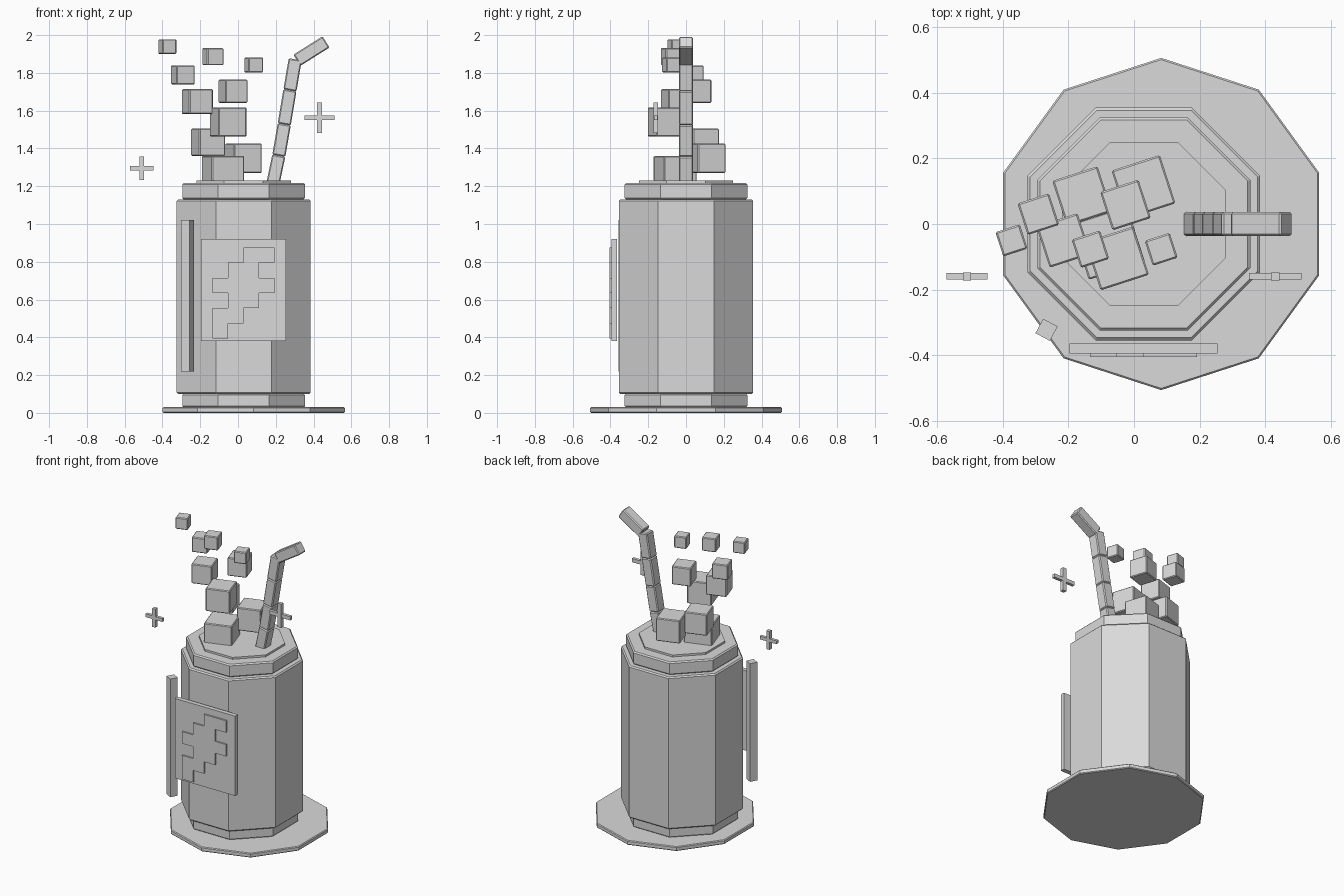
import bpy, bmesh, math
from mathutils import Vector, Matrix

if "Cube" in bpy.data.objects:
    bpy.data.objects.remove(bpy.data.objects["Cube"])

grey = bpy.data.materials.new("plain_grey")
grey.diffuse_color = (0.7, 0.7, 0.7, 1)
grey.use_nodes = True
grey.node_tree.nodes["Principled BSDF"].inputs["Base Color"].default_value = grey.diffuse_color


def finish(name, bm, bevel=0.0):
    bmesh.ops.recalc_face_normals(bm, faces=bm.faces)
    mesh = bpy.data.meshes.new(name)
    bm.to_mesh(mesh)
    bm.free()
    mesh.materials.append(grey)
    ob = bpy.data.objects.new(name, mesh)
    bpy.context.collection.objects.link(ob)
    if bevel:
        mod = ob.modifiers.new("edge_bevel", 'BEVEL')
        mod.width = bevel
        mod.segments = 1
        mod.limit_method = 'ANGLE'
        mod.angle_limit = math.radians(60)
    return ob


def box(name, centre, size, turn=None, bevel=0.0):
    bm = bmesh.new()
    mat = Matrix.Translation(centre) @ (turn or Matrix()) @ Matrix.Diagonal((*size, 1))
    bmesh.ops.create_cube(bm, size=1, matrix=mat)
    return finish(name, bm, bevel)


def prism(name, sides, radius, x, z0, z1, start, bevel=0.006):
    bm = bmesh.new()
    ring = [bm.verts.new((x + radius * math.cos(start + i * math.tau / sides),
                          radius * math.sin(start + i * math.tau / sides), z0))
            for i in range(sides)]
    face = bm.faces.new(ring)
    top = bmesh.ops.extrude_face_region(bm, geom=[face])["geom"]
    bmesh.ops.translate(bm, vec=(0, 0, z1 - z0),
                        verts=[v for v in top if isinstance(v, bmesh.types.BMVert)])
    return finish(name, bm, bevel)


# Ten-sided coaster
prism("coaster", 10, 0.507, 0.083, 0.0, 0.03, math.pi / 2, 0.005)

# Eight-sided can: foot, body, rim and lid, given by distance to the flats
for name, flat, z0, z1, bev in [("can_foot", 0.325, 0.03, 0.10, 0.006),
                                ("can_body", 0.355, 0.10, 1.13, 0.008),
                                ("can_rim", 0.325, 1.13, 1.217, 0.008),
                                ("can_lid", 0.25, 1.21, 1.23, 0.0)]:
    prism(name, 8, flat / math.cos(math.pi / 8), 0.03, z0, z1, math.pi / 8, bev)

# Label plate
box("label_plate", (0.029, -0.38, 0.65), (0.452, 0.03, 0.54))

# Stepped bolt on the label, one outline extruded from rows (first and last column)
rows = [(2, 4), (1, 3), (0, 4), (1, 3), (0, 2), (0, 1)]
cw, rh, bx, bz = 0.082, 0.0803, -0.135, 0.876
left, right = [], []
for i, (a, b) in enumerate(rows):
    for z in (bz - i * rh, bz - (i + 1) * rh):
        left.append((bx + a * cw, z))
        right.append((bx + b * cw, z))
bm = bmesh.new()
loop = bm.faces.new([bm.verts.new((x, -0.406, z)) for x, z in left + right[::-1]])
back = bmesh.ops.extrude_face_region(bm, geom=[loop])["geom"]
bmesh.ops.translate(bm, vec=(0, 0.012, 0),
                    verts=[v for v in back if isinstance(v, bmesh.types.BMVert)])
finish("label_bolt", bm)

# Upright highlight strip beside the label
box("side_strip", (-0.267, -0.323, 0.62), (0.05, 0.05, 0.80),
    Matrix.Rotation(math.radians(-28), 4, 'Z'))

# Floating sparkles: two crossed bars each
for side, x, z, span, thick in [("left", -0.51, 1.295, 0.125, 0.022),
                                ("right", 0.431, 1.563, 0.16, 0.025)]:
    box(side + "_sparkle_bar", (x, -0.16, z), (span, 0.02, thick))
    box(side + "_sparkle_post", (x, -0.16, z), (thick + 0.002, 0.025, span))

# Straw segments strung between joints, then the bent tip
joints = [(0.182, 1.20), (0.216, 1.362), (0.245, 1.528), (0.275, 1.708), (0.303, 1.872)]
spans = list(zip(joints, joints[1:])) + [((0.312, 1.867), (0.466, 1.964))]
for i, (a, b) in enumerate(spans):
    p, q = Vector((a[0], 0, a[1])), Vector((b[0], 0, b[1]))
    d = q - p
    turn = Matrix.Rotation(math.atan2(d.x, d.z), 4, 'Y')
    name = "straw_tip" if i == len(spans) - 1 else f"straw_segment_{i + 1}"
    box(name, (p + q) / 2, (0.07, 0.073, d.length), turn, 0.006)

# Rising fizz cubes: x, y, z, size
cubes = [(-0.08, -0.057, 1.27, 0.18), (0.029, 0.113, 1.348, 0.155),
         (-0.158, 0.085, 1.432, 0.145), (-0.052, -0.105, 1.54, 0.155),
         (-0.215, -0.05, 1.648, 0.132), (-0.026, 0.058, 1.703, 0.123),
         (-0.292, 0.03, 1.789, 0.101), (-0.133, -0.077, 1.886, 0.091),
         (0.083, -0.077, 1.842, 0.08), (-0.374, -0.05, 1.939, 0.078)]
for i, (x, y, z, s) in enumerate(cubes):
    box(f"fizz_cube_{i + 1}", (x, y, z), (s, s, s),
        Matrix.Rotation(math.radians(18), 4, 'Z'), 0.005)
